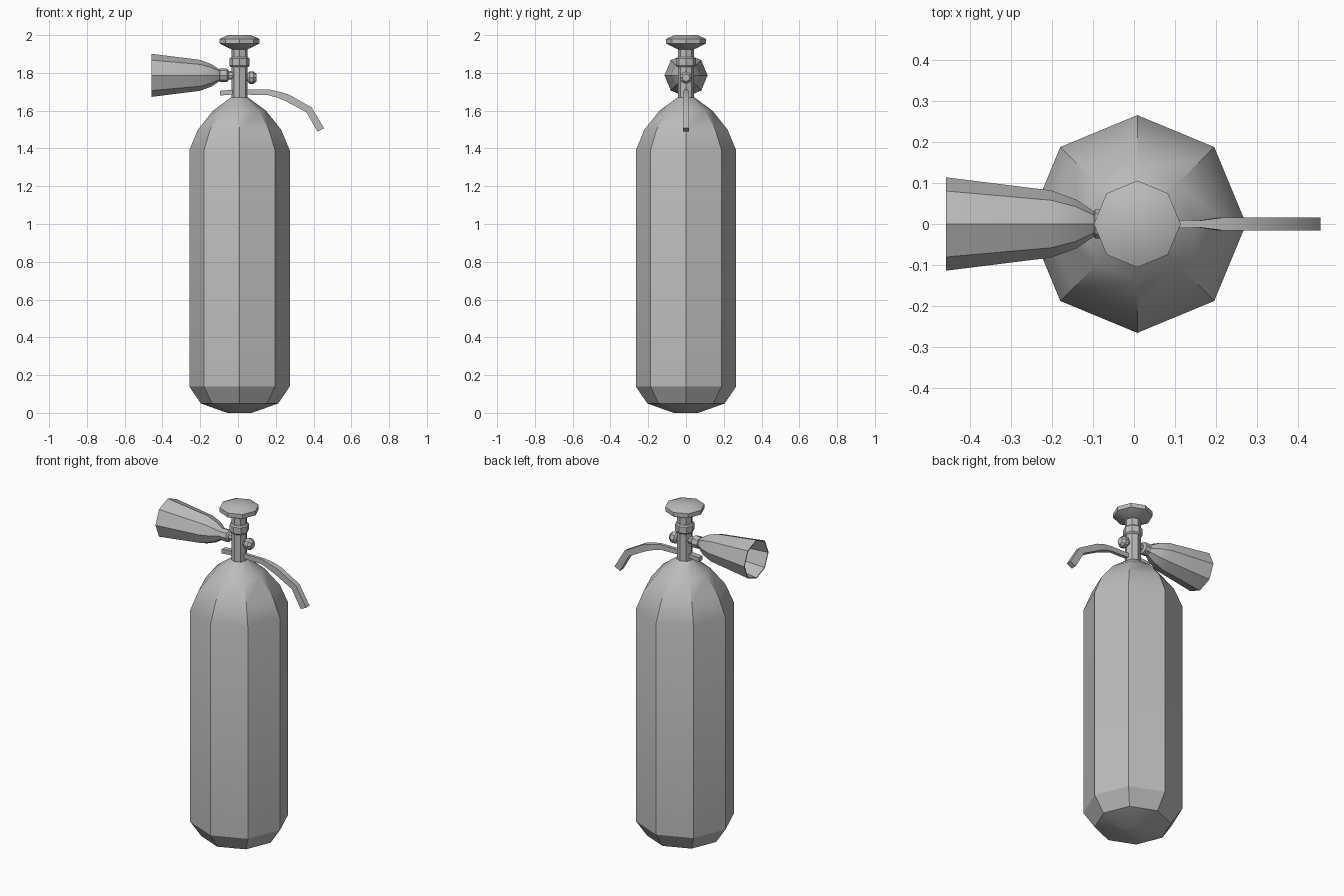
import bpy
import bmesh
import math
from mathutils import Matrix, Vector

cube = bpy.data.objects.get("Cube")
if cube:
    bpy.data.objects.remove(cube, do_unlink=True)

SIDES = 8
AXIS_X = 0.008

metal = bpy.data.materials.new("plain_grey")
metal.use_nodes = True
GREY = (0.5, 0.5, 0.5, 1)
metal.diffuse_color = GREY
metal.node_tree.nodes["Principled BSDF"].inputs["Base Color"].default_value = GREY


def finish(name, bm):
    bmesh.ops.recalc_face_normals(bm, faces=bm.faces)
    mesh = bpy.data.meshes.new(name)
    bm.to_mesh(mesh)
    bm.free()
    mesh.materials.append(metal)
    obj = bpy.data.objects.new(name, mesh)
    bpy.context.collection.objects.link(obj)
    bpy.ops.object.select_all(action="DESELECT")
    obj.select_set(True)
    bpy.context.view_layer.objects.active = obj
    bpy.ops.object.shade_smooth_by_angle(angle=math.radians(30))
    return obj


def skin(name, rings):
    """Bridge successive rings of points and cap both ends."""
    bm = bmesh.new()
    loops = [[bm.verts.new(p) for p in ring] for ring in rings]
    n = len(loops[0])
    for a, b in zip(loops, loops[1:]):
        for i in range(n):
            j = (i + 1) % n
            bm.faces.new((a[i], a[j], b[j], b[i]))
    bm.faces.new(loops[0][::-1])
    bm.faces.new(loops[-1])
    return finish(name, bm)


def turned(name, profile, height=0, sideways=False):
    """Eight-sided turned part from (radius, distance) pairs."""
    place = Matrix.Translation((AXIS_X, 0, height))
    if sideways:
        place @= Matrix.Rotation(math.pi / 2, 4, "Y")
    rings = []
    for r, d in profile:
        angles = [math.tau * i / SIDES for i in range(SIDES)]
        rings.append([place @ Vector((r * math.cos(a), r * math.sin(a), d)) for a in angles])
    return skin(name, rings)


# Cylinder with rounded base and domed shoulders
turned("tank", [(0.065, 0), (0.205, 0.05), (0.266, 0.14), (0.266, 1.39),
                (0.22, 1.5), (0.14, 1.6), (0.045, 1.67), (0.03, 1.67)])

# Valve stem, collar and top knob
turned("valve_stem", [(0.043, 1.66), (0.043, 1.94)])
turned("valve_collar", [(0.045, 1.83), (0.052, 1.838), (0.052, 1.875), (0.045, 1.883)])
turned("top_knob", [(0.043, 1.925), (0.106, 1.955), (0.106, 1.98), (0.06, 2.0)])

# Discharge horn: outer wall, rim, then inner wall back to the throat
turned("discharge_horn", [(0.03, -0.105), (0.06, -0.15), (0.082, -0.21), (0.114, -0.467),
                          (0.108, -0.467), (0.076, -0.21), (0.054, -0.15), (0.02, -0.115)],
       1.787, True)
turned("horn_nut", [(0.024, -0.11), (0.035, -0.103), (0.035, -0.065), (0.024, -0.057)], 1.787, True)
turned("horn_pipe", [(0.022, -0.06), (0.022, -0.03)], 1.787, True)

# Side bolt opposite the horn
turned("side_bolt", [(0.018, 0.03), (0.02, 0.043), (0.033, 0.052),
                     (0.033, 0.074), (0.02, 0.09)], 1.775, True)

# Curved squeeze lever: top x, top z, bottom x, bottom z, half width
lever_path = [
    (-0.095, 1.705, -0.095, 1.68, 0.016), (-0.04, 1.71, -0.04, 1.685, 0.016),
    (0.04, 1.712, 0.04, 1.685, 0.01), (0.165, 1.712, 0.16, 1.682, 0.009),
    (0.22, 1.7, 0.205, 1.67, 0.016), (0.27, 1.685, 0.25, 1.652, 0.016),
    (0.39, 1.617, 0.362, 1.592, 0.016), (0.456, 1.507, 0.42, 1.49, 0.016),
]
skin("squeeze_lever", [[(tx, -w, tz), (tx, w, tz), (bx, w, bz), (bx, -w, bz)]
                       for tx, tz, bx, bz, w in lever_path])
